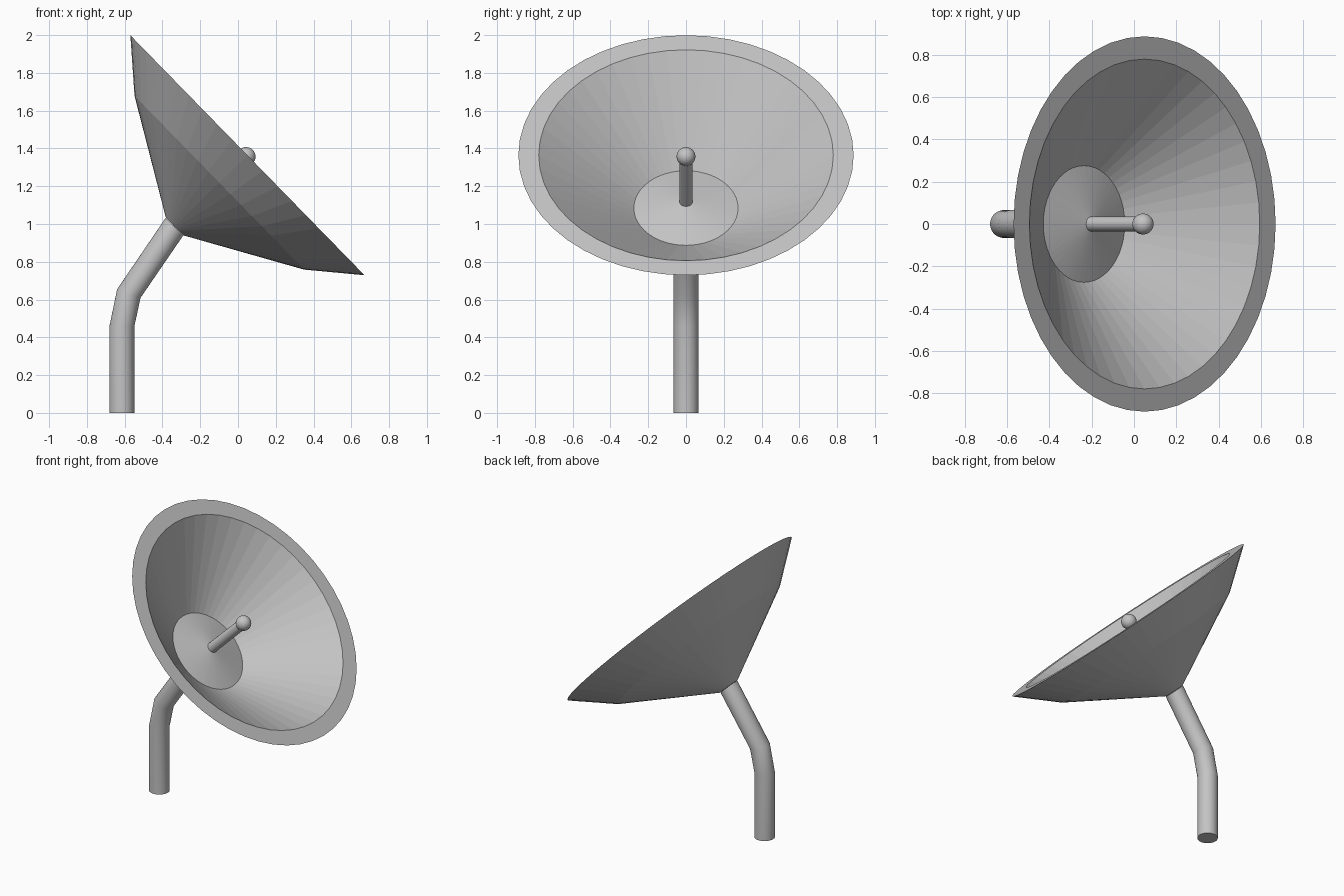
import bpy, bmesh, math
from mathutils import Vector, Matrix

if "Cube" in bpy.data.objects:
    bpy.data.objects.remove(bpy.data.objects["Cube"])

grey = bpy.data.materials.new("plain_grey")
grey.diffuse_color = (0.55, 0.55, 0.55, 1)
grey.use_nodes = True
grey.node_tree.nodes["Principled BSDF"].inputs["Base Color"].default_value = grey.diffuse_color

TILT = math.radians(45.7)                      # dish axis leans from +z towards +x
RIM = Vector((0.05, 0, 1.364))                 # centre of the rim
DISH = Matrix.Translation(RIM) @ Matrix.Rotation(TILT, 4, 'Y')


def finish(name, bm, smooth):
    bmesh.ops.recalc_face_normals(bm, faces=bm.faces)
    me = bpy.data.meshes.new(name)
    bm.to_mesh(me)
    bm.free()
    me.materials.append(grey)
    ob = bpy.data.objects.new(name, me)
    bpy.context.collection.objects.link(ob)
    if smooth:
        bpy.ops.object.select_all(action='DESELECT')
        ob.select_set(True)
        bpy.context.view_layer.objects.active = ob
        bpy.ops.object.shade_smooth_by_angle(angle=math.radians(30))
    return ob


def loft(name, rings, sides, smooth):
    """Join circles given as (matrix, radius); cap ends with a face, radius 0 is a point."""
    bm = bmesh.new()
    loops = []
    for m, r in rings:
        n = sides if r > 0 else 1
        loops.append([bm.verts.new(m @ Vector((r * math.cos(2 * math.pi * i / sides),
                                               r * math.sin(2 * math.pi * i / sides), 0)))
                      for i in range(n)])
    for a, b in zip(loops, loops[1:]):
        for i in range(sides):
            j = (i + 1) % sides
            if len(b) == 1:
                bm.faces.new((a[i], a[j], b[0]))
            else:
                bm.faces.new((a[i], a[j], b[j], b[i]))
    for end in (loops[0], loops[-1]):
        if len(end) > 1:
            bm.faces.new(end)
    return finish(name, bm, smooth)


def on_axis(t):
    return DISH @ Matrix.Translation((0, 0, t))


# Dish: outer shell, flat rim, inner bowl and shallow raised cone in the middle
profile = [(0.065, -0.54), (0.643, -0.208), (0.8875, 0), (0.78, 0),
           (0.276, -0.40), (0, -0.345)]
loft("dish", [(on_axis(t), r) for r, t in profile], 48, False)

# Bent mast: each ring is (x, z, lean in degrees)
mast = [(-0.615, 0, 0), (-0.615, 0.457, 0), (-0.578, 0.632, 20), (-0.337, 0.985, 45.7)]
loft("mast", [(Matrix.Translation((x, 0, z)) @ Matrix.Rotation(math.radians(a), 4, 'Y'), 0.066)
              for x, z, a in mast], 32, True)

# Feed rod along the dish axis
loft("feed_rod", [(on_axis(-0.39), 0.035), (on_axis(-0.02), 0.035)], 24, True)

# Receiver ball at the rod's end
bm = bmesh.new()
bmesh.ops.create_uvsphere(bm, u_segments=24, v_segments=16, radius=0.05,
                          matrix=on_axis(-0.01))
finish("receiver_ball", bm, True)
